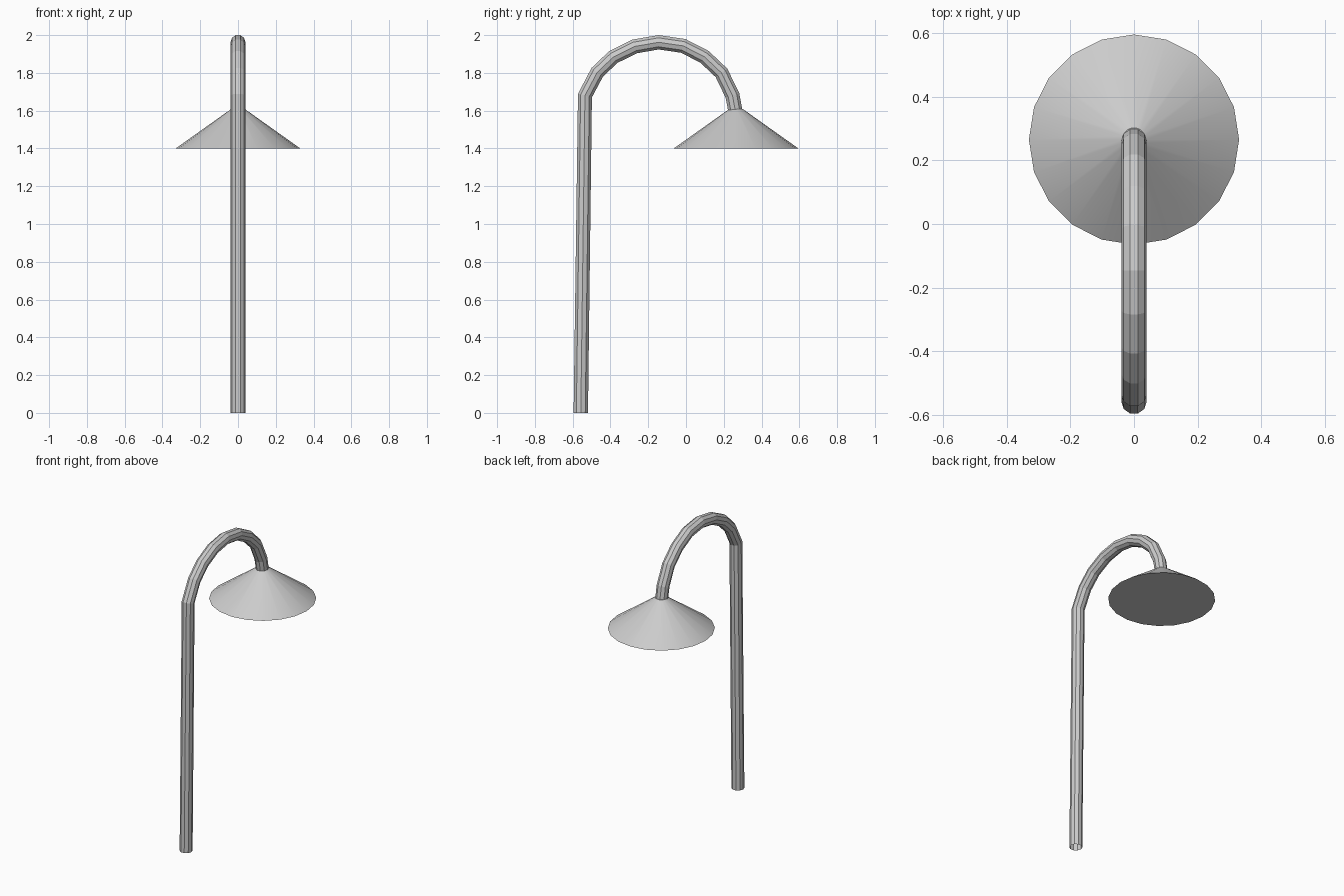
import bpy, bmesh, math
from mathutils import Vector

if "Cube" in bpy.data.objects:
    bpy.data.objects.remove(bpy.data.objects["Cube"])

RADIUS, SIDES = 0.04, 10


def finish(bm, name):
    bmesh.ops.recalc_face_normals(bm, faces=bm.faces)
    mesh = bpy.data.meshes.new(name)
    bm.to_mesh(mesh)
    bm.free()
    obj = bpy.data.objects.new(name, mesh)
    bpy.context.collection.objects.link(obj)
    return obj


# Curved pole: ten-sided open tube swept along a (y, z) path
path = [(-0.557, 0), (-0.535, 1.68), (-0.47, 1.803), (-0.385, 1.884),
        (-0.272, 1.94), (-0.145, 1.962), (-0.015, 1.943), (0.098, 1.885),
        (0.188, 1.80), (0.246, 1.68), (0.261, 1.60)]
pts = [Vector((0, y, z)) for y, z in path]
bm = bmesh.new()
rings = []
for i, p in enumerate(pts):
    if i in (0, len(pts) - 1):
        # both ends are cut level
        normal = Vector((0, -1 if i == 0 else 1, 0))
    else:
        a, b = (p - pts[i - 1]).normalized(), (pts[i + 1] - p).normalized()
        t = (a + b).normalized()
        normal = Vector((0, -t.z, t.y))
    ring = []
    for k in range(SIDES):
        ang = math.tau * k / SIDES
        ring.append(bm.verts.new(p + Vector((RADIUS * math.cos(ang), 0, 0))
                                 + normal * RADIUS * math.sin(ang)))
    rings.append(ring)
for r0, r1 in zip(rings, rings[1:]):
    for k in range(SIDES):
        n = (k + 1) % SIDES
        bm.faces.new((r0[k], r0[n], r1[n], r1[k]))
finish(bm, "curved_pole")

# Conical shade with a closed flat underside
bm = bmesh.new()
bmesh.ops.create_cone(bm, cap_ends=True, segments=20,
                      radius1=0.33, radius2=0.037, depth=0.208)
bmesh.ops.translate(bm, verts=bm.verts, vec=(0, 0.265, 1.504))
for f in bm.faces:
    f.smooth = len(f.verts) == 4
for e in bm.edges:
    e.smooth = all(f.smooth for f in e.link_faces)
finish(bm, "lamp_shade")
